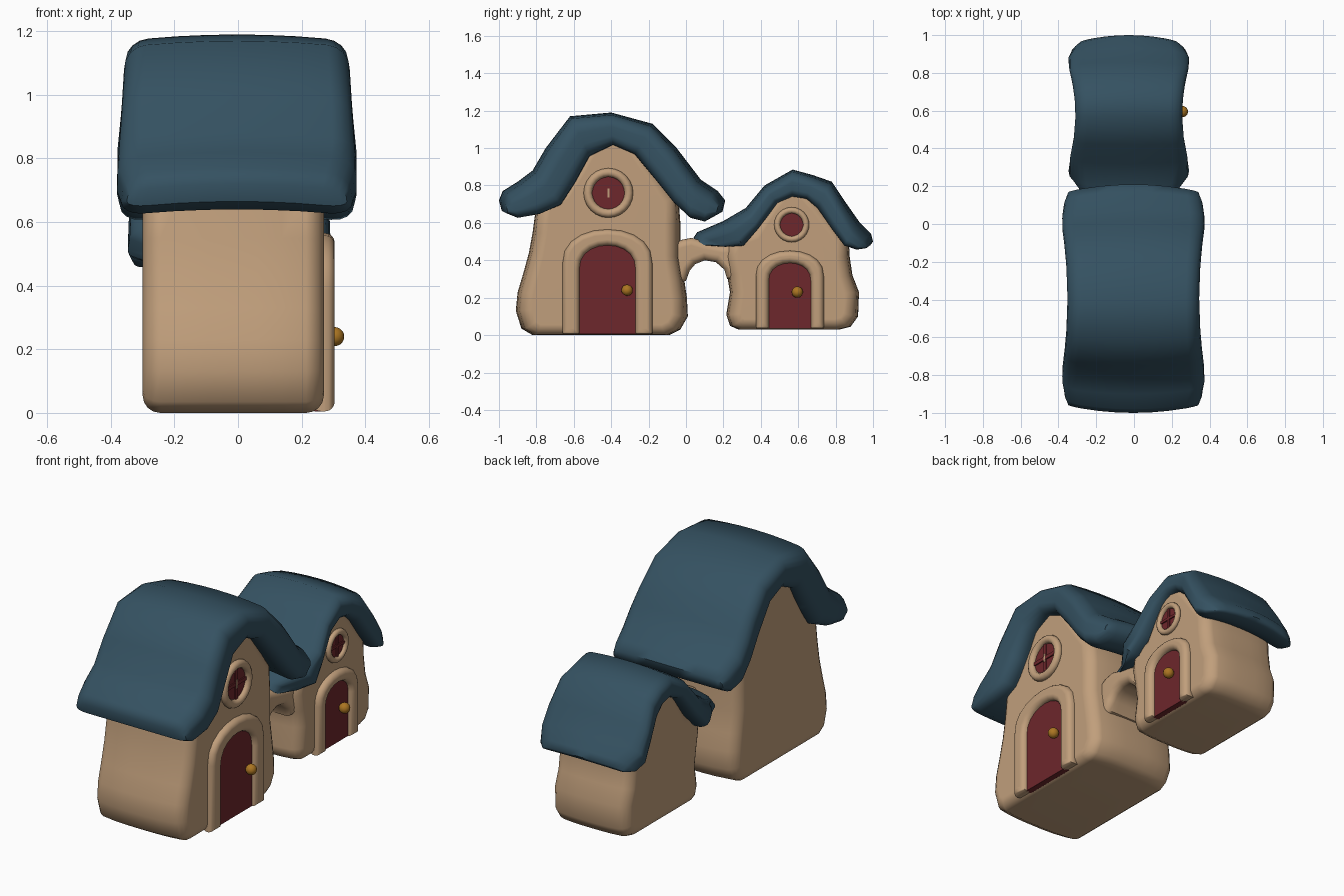
import bpy, bmesh, math
from mathutils import Vector

if "Cube" in bpy.data.objects:
    bpy.data.objects.remove(bpy.data.objects["Cube"])


def material(name, rgb):
    m = bpy.data.materials.new(name)
    m.use_nodes = True
    m.diffuse_color = (*rgb, 1)
    m.node_tree.nodes["Principled BSDF"].inputs["Base Color"].default_value = (*rgb, 1)
    return m


PLASTER = material("tan plaster", (0.53, 0.345, 0.2))
ROOF = material("slate blue", (0.035, 0.083, 0.12))
RED = material("dark red wood", (0.155, 0.02, 0.025))
GOLD = material("gold", (0.41, 0.18, 0.016))


def finish(obj, name, mat, angle=50):
    obj.name = name
    obj.data.materials.append(mat)
    obj.data.shade_smooth()
    obj.data.set_sharp_from_angle(angle=math.radians(angle))
    return obj


def inset(pts, d):
    """Move each outline point inwards along its corner bisector."""
    n = len(pts)
    area = sum(pts[i][0] * pts[(i + 1) % n][1] - pts[(i + 1) % n][0] * pts[i][1] for i in range(n))
    s = 1 if area > 0 else -1
    out = []
    for i in range(n):
        p, a, b = Vector(pts[i]), Vector(pts[i - 1]), Vector(pts[(i + 1) % n])
        n1, n2 = [Vector((-e.y, e.x)).normalized() * s for e in (p - a, b - p)]
        m = (n1 + n2).normalized()
        out.append(p + m * d / max(m.dot(n1), 0.6))
    return out


def rim_rings(x0, x1, r, steps=4):
    """Positions along x with how far each is into the rounded rim (0 to 1)."""
    angles = [k * math.pi / 2 / steps for k in range(steps + 1)]
    start = [(x0 + r * (1 - math.cos(a)), 1 - math.sin(a)) for a in angles]
    middle = [(x0 + r + (x1 - x0 - 2 * r) * k / 6, 0) for k in range(1, 6)]
    return start + middle + [(x0 + x1 - x, t) for x, t in reversed(start)]


def loft(name, rings, caps, mat):
    """Skin closed rings of points; caps lists the index groups that close each end."""
    bm = bmesh.new()
    loops = [[bm.verts.new(p) for p in ring] for ring in rings]
    n = len(loops[0])
    for a, b in zip(loops, loops[1:]):
        for i in range(n):
            j = (i + 1) % n
            bm.faces.new((a[i], a[j], b[j], b[i]))
    for end in (loops[0], loops[-1]):
        for cap in caps:
            bm.faces.new([end[i] for i in cap])
    bmesh.ops.recalc_face_normals(bm, faces=bm.faces)
    mesh = bpy.data.meshes.new(name)
    bm.to_mesh(mesh)
    bm.free()
    obj = bpy.data.objects.new(name, mesh)
    bpy.context.collection.objects.link(obj)
    finish(obj, name, mat)
    obj.modifiers.new("weighted normals", 'WEIGHTED_NORMAL').keep_sharp = True


def rounded_slab(name, pts, x0, x1, r, mat, bow=0):
    """Side outline (y, z) drawn along x with rounded rims; bow narrows it in y towards both ends."""
    cy = (min(p[0] for p in pts) + max(p[0] for p in pts)) / 2
    rings = []
    for x, t in rim_rings(x0, x1, r):
        s = 1 - bow * abs((2 * x - x0 - x1) / (x1 - x0)) ** 3
        rings.append([(x, cy + (y - cy) * s, z) for y, z in inset(pts, r * t)])
    loft(name, rings, [range(len(pts))], mat)


def roof(name, upper, lower, x0, x1, r, flare, corner, plan_y, plan_half):
    """Pillowy roof: paired top and underside outlines, waisted in plan, with bowed eaves."""
    cx, half = (x0 + x1) / 2, (x1 - x0) / 2
    cy = (upper[0][0] + upper[-1][0]) / 2
    rings = []
    for x, t in rim_rings(x0, x1, r):
        v = (x - cx) / half
        sides = ([], [])
        for pair in zip(upper, lower):
            mid = (Vector(pair[0]) + Vector(pair[1])) / 2
            for side, p in zip(sides, pair):
                y, z = mid + (Vector(p) - mid) * (1 - 0.7 * t)
                u = min(1.05, abs(y - plan_y) / plan_half)
                width = 1 + flare * min(1, u / 0.65) ** 2 - corner * max(0, (u - 0.75) / 0.25) ** 2
                y = cy + (y - cy) * (1 - 0.06 * v * v)
                side.append((cx + (x - cx) * width, y, z - 0.02 * v * v))
        rings.append(sides[0] + sides[1][::-1])
    n = len(upper)
    caps = [(i, i + 1, 2 * n - 2 - i, 2 * n - 1 - i) for i in range(n - 1)]
    loft(name, rings, caps, ROOF)


def arch(cy, half, z0, top, rise):
    """Open arch outline from the left foot to the right foot."""
    pts = [(cy - half, z0)]
    for k in range(11):
        a = math.pi * (1 - k / 10)
        pts.append((cy + half * math.cos(a), top - rise + rise * math.sin(a) ** 0.85))
    return pts + [(cy + half, z0)]


def box(name, loc, size, mat):
    bpy.ops.mesh.primitive_cube_add(size=1, location=loc)
    o = bpy.context.object
    o.scale = size
    finish(o, name, mat, 30)


def doorway(tag, face, cy, half, z0, top, band, knob_y, knob_z):
    # door panel, arched surround and knob
    rise = half * 0.85
    rounded_slab(tag + "_door", arch(cy, half + 0.01, z0, top + 0.01, rise), face - 0.03, face + 0.006, 0.002, RED)
    outer = arch(cy, half + band, z0, top + band * 0.95, rise + band * 0.6)
    inner = arch(cy, half, z0, top, rise)
    rounded_slab(tag + "_door_surround", outer + inner[::-1], face - 0.04, face + 0.034, 0.03, PLASTER)
    bpy.ops.mesh.primitive_uv_sphere_add(segments=16, ring_count=10, radius=0.03,
                                         location=(face + 0.034, knob_y, knob_z))
    finish(bpy.context.object, tag + "_door_knob", GOLD)


def round_window(tag, face, cy, cz, radius):
    # plaster ring, red pane and crossed bars
    bpy.ops.mesh.primitive_torus_add(major_radius=radius * 0.84, minor_radius=radius * 0.18,
                                     major_segments=24, minor_segments=10,
                                     location=(face + 0.008, cy, cz), rotation=(0, math.pi / 2, 0))
    finish(bpy.context.object, tag + "_window_ring", PLASTER)
    bpy.ops.mesh.primitive_cylinder_add(vertices=24, radius=radius * 0.8, depth=0.008,
                                        location=(face + 0.002, cy, cz), rotation=(0, math.pi / 2, 0))
    finish(bpy.context.object, tag + "_window_pane", RED)
    span, bar = radius * 1.5, radius * 0.16
    box(tag + "_window_crossbar", (face + 0.007, cy, cz), (0.012, span, bar), RED)
    box(tag + "_window_upright", (face + 0.007, cy, cz), (0.01, bar, span), RED)


# Large house
big_body = [(-.82, 0), (-.88, .035), (-.91, .13), (-.9, .23), (-.87, .33), (-.84, .44), (-.82, .55),
            (-.8, .7), (-.68, .77), (-.59, .9), (-.52, 1.02), (-.39, 1.07), (-.26, 1.02), (-.17, .9),
            (-.04, .73), (-.03, .6), (-.03, .42), (-.01, .3), (.005, .2), (.01, .1), (-.03, .03), (-.09, 0)]
rounded_slab("large_house_walls", big_body, -0.3, 0.27, 0.055, PLASTER, bow=0.08)
big_top = [(-1, .72), (-.98, .77), (-.9, .82), (-.82, .88), (-.75, 1), (-.62, 1.17), (-.4, 1.19),
           (-.18, 1.13), (-.05, 1), (.015, .915), (.08, .83), (.17, .77), (.21, .72)]
big_under = [(-.985, .665), (-.92, .64), (-.8, .66), (-.68, .71), (-.6, .83), (-.52, .97), (-.39, 1.03),
             (-.27, .98), (-.15, .84), (-.05, .72), (.04, .64), (.12, .62), (.195, .66)]
roof("large_roof", big_top, big_under, -0.352, 0.345, 0.07, 0.08, 0.1, -0.395, 0.605)
doorway("large", 0.27, -0.42, 0.15, 0.005, 0.48, 0.09, -0.315, 0.24)
round_window("large", 0.27, -0.415, 0.76, 0.13)
box("large_window_latch", (0.28, -0.415, 0.76), (0.008, 0.012, 0.05), PLASTER)

# Small house
small_body = [(.28, .03), (.235, .05), (.215, .11), (.235, .23), (.22, .32), (.2, .42), (.22, .52),
              (.34, .56), (.43, .69), (.5, .77), (.57, .79), (.65, .77), (.72, .7), (.8, .6), (.87, .52),
              (.875, .42), (.89, .32), (.925, .23), (.92, .1), (.88, .045), (.82, .03)]
rounded_slab("small_house_walls", small_body, -0.26, 0.222, 0.055, PLASTER, bow=0.08)
small_top = [(.04, .52), (.06, .55), (.2, .61), (.32, .68), (.42, .8), (.57, .885), (.68, .855), (.78, .82),
             (.86, .7), (.93, .6), (.99, .54), (1, .5)]
small_under = [(.08, .495), (.2, .485), (.3, .49), (.38, .58), (.49, .72), (.57, .75), (.65, .74), (.71, .69),
               (.79, .58), (.86, .49), (.93, .47), (.985, .48)]
roof("small_roof", small_top, small_under, -0.31, 0.255, 0.065, 0.13, 0.26, 0.58, 0.42)
doorway("small", 0.222, 0.555, 0.112, 0.035, 0.385, 0.07, 0.595, 0.23)
round_window("small", 0.222, 0.565, 0.59, 0.092)

# Arched bridge joining the houses
bridge = [(-.08, .48), (-.02, .51), (.03, .52), (.1, .5), (.2, .48), (.28, .5), (.28, .3), (.22, .3),
          (.205, .35), (.16, .39), (.1, .4), (.05, .38), (.02, .345), (0, .29), (-.08, .27)]
rounded_slab("bridge", bridge, -0.06, 0.19, 0.04, PLASTER)
